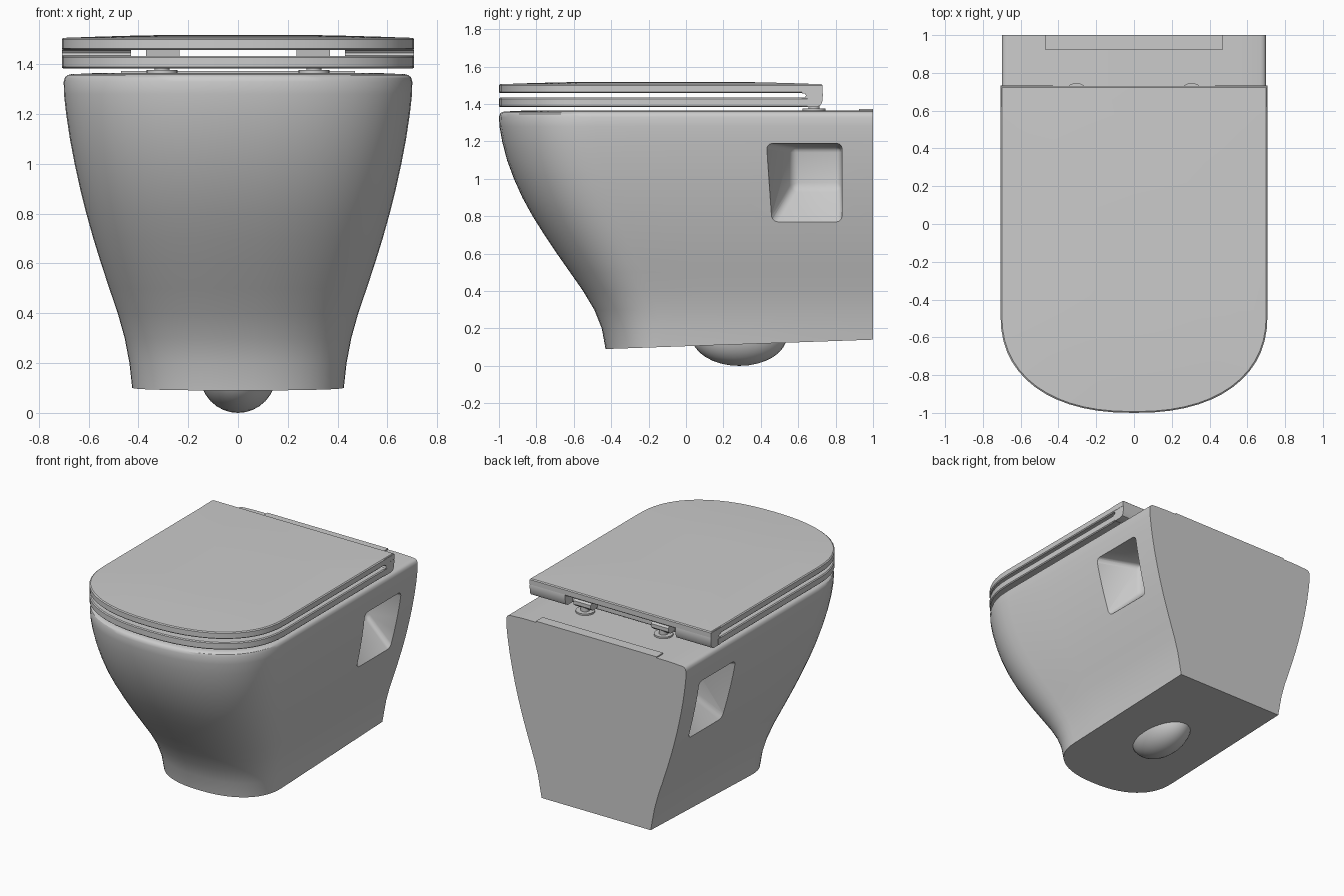
import bpy, bmesh, math
from mathutils import Vector

cube = bpy.data.objects.get("Cube")
if cube:
    bpy.data.objects.remove(cube, do_unlink=True)

ceramic = bpy.data.materials.new("light_grey_ceramic")
ceramic.use_nodes = True
GREY = (0.6, 0.6, 0.6, 1)
ceramic.diffuse_color = GREY
ceramic.node_tree.nodes["Principled BSDF"].inputs["Base Color"].default_value = GREY


def finish(name, bm, cutter=False):
    bmesh.ops.recalc_face_normals(bm, faces=bm.faces)
    mesh = bpy.data.meshes.new(name)
    bm.to_mesh(mesh)
    bm.free()
    ob = bpy.data.objects.new(name, mesh)
    bpy.context.collection.objects.link(ob)
    if cutter:
        ob.hide_render = True
    else:
        mesh.materials.append(ceramic)
    return ob


def smooth(ob):
    bpy.ops.object.select_all(action='DESELECT')
    ob.select_set(True)
    bpy.context.view_layer.objects.active = ob
    bpy.ops.object.shade_smooth_by_angle(angle=math.radians(32))


def loft(rings):
    """Skin a closed solid through rings of equal point count."""
    bm = bmesh.new()
    rows = [[bm.verts.new(p) for p in ring] for ring in rings]
    for a, b in zip(rows, rows[1:]):
        for i in range(len(a)):
            j = (i + 1) % len(a)
            bm.faces.new((a[i], a[j], b[j], b[i]))
    bm.faces.new(rows[0][::-1])
    bm.faces.new(rows[-1])
    return bm


def power(v, n):
    return math.copysign(abs(v) ** (2 / n), v)


def plan(z, w, front, back, n=2.3, arc=28, tilt=0):
    """D-shaped outline: square back, straight sides, rounded front."""
    depth = 0.74 * w
    start = front + depth
    side = [back + (start - back) * i / 4 for i in range(4)]
    pts = [(w, y) for y in side]
    for i in range(arc + 1):
        t = math.pi * i / arc
        pts.append((w * power(math.cos(t), n), start - depth * power(math.sin(t), n)))
    pts += [(-w, y) for y in reversed(side)]
    return [Vector((x, y, z + tilt * (y - front))) for x, y in pts]


def oval(z, rx, ry, cy, n=2.3, count=40):
    return [Vector((rx * power(math.cos(t), n), cy + ry * power(math.sin(t), n), z))
            for t in (math.tau * i / count for i in range(count))]


def cut(ob, cutter):
    mod = ob.modifiers.new("cut", 'BOOLEAN')
    mod.operation = 'DIFFERENCE'
    mod.solver = 'EXACT'
    mod.object = cutter
    bpy.ops.object.select_all(action='DESELECT')
    bpy.context.view_layer.objects.active = ob
    ob.select_set(True)
    bpy.ops.object.modifier_apply(modifier=mod.name)
    bpy.data.objects.remove(cutter, do_unlink=True)


def cylinder(name, r, x, y, z0, z1):
    bm = loft([oval(z, r, r, 0, 2, 24) for z in (z0, z1)])
    bmesh.ops.translate(bm, verts=bm.verts, vec=(x, y, 0))
    smooth(finish(name, bm))


def extrude_x(name, profile, x0, x1):
    smooth(finish(name, loft([[Vector((x, y, z)) for y, z in profile] for x in (x0, x1)])))


# Body: (height, half width, front)
profile = [(0.2, 0.436, -0.45), (0.3, 0.455, -0.49), (0.4, 0.483, -0.55),
           (0.5, 0.517, -0.62), (0.6, 0.55, -0.69), (0.7, 0.581, -0.757),
           (0.8, 0.609, -0.82), (0.9, 0.634, -0.875), (1.0, 0.656, -0.92),
           (1.1, 0.675, -0.957), (1.2, 0.69, -0.983), (1.28, 0.699, -0.997),
           (1.33, 0.7, -1.0), (1.347, 0.695, -0.995), (1.356, 0.685, -0.985),
           (1.36, 0.67, -0.97), (1.365, 0.56, -0.86)]
body = finish("body", loft([plan(0.09, 0.425, -0.43, 1, tilt=0.035)]
                           + [plan(z, w, f, 1) for z, w, f in profile]))

# Bowl hollow
bowl = [(0.25, 0.1, 0.14, 0.28), (0.35, 0.17, 0.22, 0.25), (0.6, 0.29, 0.37, 0.1),
        (0.9, 0.4, 0.52, -0.08), (1.2, 0.46, 0.6, -0.18), (1.45, 0.48, 0.62, -0.2)]
cut(body, finish("bowl_cutter", loft([oval(*b) for b in bowl]), True))

# Side recesses, slanted at the front and below
for s in (1, -1):
    inner = [(0.42, 0.57, 0.95), (0.42, 0.83, 0.95), (0.42, 0.83, 1.17), (0.42, 0.57, 1.17)]
    outer = [(0.6, 0.46, 0.77), (0.6, 0.835, 0.77), (0.69, 0.835, 1.19), (0.69, 0.43, 1.19)]
    mouth = [(0.85, y, z) for x, y, z in outer]
    bm = loft([[Vector((s * x, y, z)) for x, y, z in r] for r in (inner, outer, mouth)])
    edges = [e for e in bm.edges if any(abs(v.co.x) < 0.5 for v in e.verts)
             or abs(e.verts[0].co.x - e.verts[1].co.x) > 0.1]
    bmesh.ops.bevel(bm, geom=edges, offset=0.03, segments=3, profile=0.5, affect='EDGES')
    cut(body, finish("recess_cutter", bm, True))
smooth(body)

# Trap bulge under the body
bm = bmesh.new()
bmesh.ops.create_uvsphere(bm, u_segments=32, v_segments=16, radius=1)
bmesh.ops.scale(bm, verts=bm.verts, vec=(0.155, 0.255, 0.16))
bmesh.ops.translate(bm, verts=bm.verts, vec=(0, 0.285, 0.16))
bmesh.ops.delete(bm, geom=[v for v in bm.verts if v.co.z > 0.2], context='VERTS')
smooth(finish("trap_bulge", bm))

# Wall strip on the rear deck
extrude_x("rear_strip", [(0.925, 1.355), (1, 1.355), (1, 1.373), (0.925, 1.373)], -0.47, 0.47)


# Seat ring and lid share one outline, shrunk by an inset
def slab(z, inset, back):
    return plan(z, 0.707 - inset, -1 + inset, back - inset)


seat = finish("seat", loft([slab(1.383, 0.006, 0.65), slab(1.389, 0, 0.65),
                            slab(1.428, 0, 0.65), slab(1.434, 0.006, 0.65)]))
cut(seat, finish("seat_cutter", loft([oval(z, 0.44, 0.58, -0.2) for z in (1.3, 1.5)]), True))
smooth(seat)

lid_rows = [(1.458, 0.006), (1.464, 0), (1.5, 0), (1.506, 0.007),
            (1.511, 0.15), (1.516, 0.33), (1.518, 0.5)]
smooth(finish("lid", loft([slab(z, i, 0.73) for z, i in lid_rows])))

# Rear ears joining the lid edge down to seat level, and the hinges
ear = [(0.64, 1.384), (0.7, 1.384), (0.718, 1.392), (0.728, 1.41), (0.732, 1.45),
       (0.727, 1.49), (0.72, 1.503), (0.62, 1.503), (0.62, 1.457), (0.635, 1.455),
       (0.643, 1.445), (0.635, 1.436), (0.62, 1.433), (0.62, 1.384)]
block = [(0.65, 1.4), (0.7, 1.395), (0.725, 1.415), (0.725, 1.44), (0.7, 1.465), (0.64, 1.465)]
for s, side in ((1, "left"), (-1, "right")):
    extrude_x(side + "_ear", ear, s * 0.43, s * 0.706)
    extrude_x(side + "_hinge_block", block, s * 0.235, s * 0.37)
    cylinder(side + "_hinge_disc", 0.062, s * 0.305, 0.685, 1.355, 1.376)
    cylinder(side + "_hinge_post", 0.03, s * 0.305, 0.685, 1.37, 1.42)
